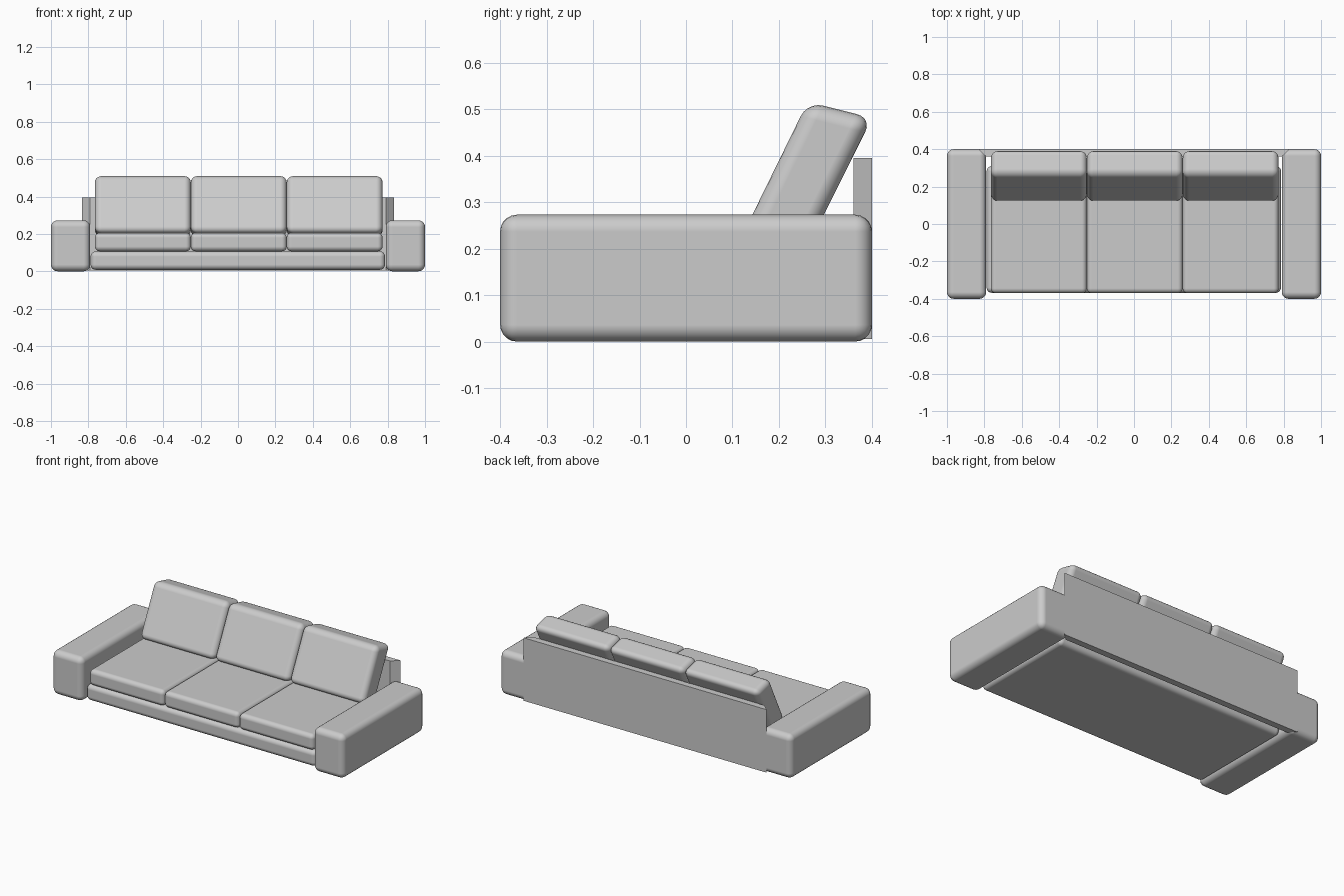
import bpy, bmesh

if "Cube" in bpy.data.objects:
    bpy.data.objects.remove(bpy.data.objects["Cube"])


def prism(name, outline, axis, lo, hi, radius=0.0):
    """Extrude a 2D outline along x (y,z outline) or z (x,y outline), then round the edges."""
    bm = bmesh.new()
    place = (lambda p, t: (t, p[0], p[1])) if axis == 'x' else (lambda p, t: (p[0], p[1], t))
    a = [bm.verts.new(place(p, lo)) for p in outline]
    b = [bm.verts.new(place(p, hi)) for p in outline]
    n = len(outline)
    bm.faces.new(a)
    bm.faces.new(b)
    for i in range(n):
        j = (i + 1) % n
        bm.faces.new((a[i], a[j], b[j], b[i]))
    bmesh.ops.recalc_face_normals(bm, faces=bm.faces)
    mesh = bpy.data.meshes.new(name)
    bm.to_mesh(mesh)
    bm.free()
    ob = bpy.data.objects.new(name, mesh)
    bpy.context.collection.objects.link(ob)
    if radius:
        mod = ob.modifiers.new("rounding", 'BEVEL')
        mod.width = radius
        mod.segments = 5
        mod.limit_method = 'NONE'
        mod.use_clamp_overlap = True
        mesh.polygons.foreach_set("use_smooth", [True] * len(mesh.polygons))
        mod.harden_normals = True
    return ob


def box(name, x, y, z, radius):
    outline = [(y[0], z[0]), (y[1], z[0]), (y[1], z[1]), (y[0], z[1])]
    return prism(name, outline, 'x', x[0], x[1], radius)


# Arms
box("arm_left", (-1.0, -0.79), (-0.4, 0.4), (0.0, 0.273), 0.036)
box("arm_right", (0.79, 1.0), (-0.4, 0.4), (0.0, 0.273), 0.036)

# Base under the cushions
box("base", (-0.788, 0.786), (-0.368, 0.31), (0.008, 0.107), 0.028)

# Back panel with mitred ends, wider at the rear
prism("back_panel", [(-0.79, 0.36), (0.79, 0.36), (0.833, 0.4), (-0.833, 0.4)],
      'z', 0.005, 0.395)

# Three seat cushions and three leaning back cushions
back_profile = [(0.113, 0.212), (0.25, 0.18), (0.401, 0.481), (0.262, 0.516)]
pitch, middle = 0.5125, 0.004
for i in range(3):
    x0 = middle + (i - 1.5) * pitch
    x1 = x0 + pitch
    box(f"seat_cushion_{i + 1}", (x0, x1), (-0.37, 0.305), (0.107, 0.206), 0.026)
    prism(f"back_cushion_{i + 1}", back_profile, 'x', x0, x1, 0.034)
